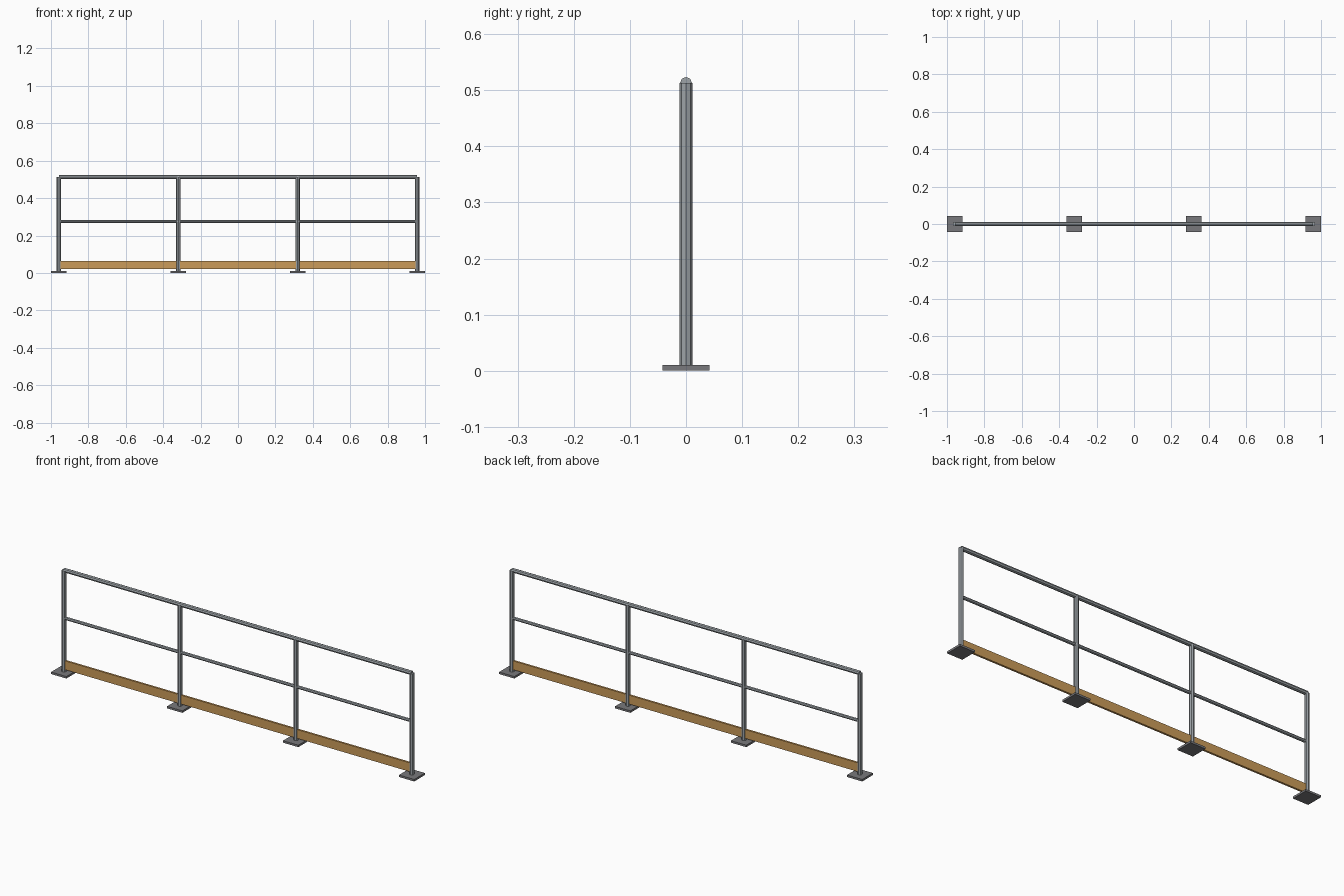
import bpy
from math import pi

cube = bpy.data.objects.get("Cube")
if cube:
    bpy.data.objects.remove(cube, do_unlink=True)


def material(name, rgb):
    m = bpy.data.materials.new(name)
    m.use_nodes = True
    m.diffuse_color = (*rgb, 1)
    bsdf = next(n for n in m.node_tree.nodes if n.type == "BSDF_PRINCIPLED")
    bsdf.inputs["Base Color"].default_value = (*rgb, 1)
    return m


steel = material("galvanised steel", (0.34, 0.37, 0.39))
dark_steel = material("dark plate steel", (0.19, 0.19, 0.20))
timber = material("timber", (0.60, 0.33, 0.10))


def finish(name, mat):
    ob = bpy.context.object
    ob.name = ob.data.name = name
    ob.data.materials.append(mat)


def box(name, size, centre, mat):
    bpy.ops.mesh.primitive_cube_add(size=1, location=centre)
    bpy.context.object.scale = size
    bpy.ops.object.transform_apply(location=False, rotation=False, scale=True)
    finish(name, mat)


def tube(name, radius, length, centre, rotation=(0, 0, 0)):
    bpy.ops.mesh.primitive_cylinder_add(
        vertices=8, radius=radius, depth=length, location=centre, rotation=rotation)
    finish(name, steel)


END = 0.958       # outer post position
RAIL_Z = 0.513    # top rail axis
PLATE_H = 0.01
ALONG_X = (0, pi / 2, 0)

# Posts on square base plates
for i in range(4):
    x = END * (2 * i / 3 - 1)
    box(f"base_plate_{i + 1}", (0.084, 0.084, PLATE_H), (x, 0, PLATE_H / 2), dark_steel)
    tube(f"post_{i + 1}", 0.0112, RAIL_Z - PLATE_H, (x, 0, (RAIL_Z + PLATE_H) / 2))

# Horizontal rails
tube("top_rail", 0.0105, 2 * END, (0, 0, RAIL_Z), ALONG_X)
tube("middle_rail", 0.008, 2 * END, (0, 0, 0.275), ALONG_X)

# Toe board between the posts
box("toe_board", (2 * END, 0.01, 0.044), (0, 0, 0.043), timber)
